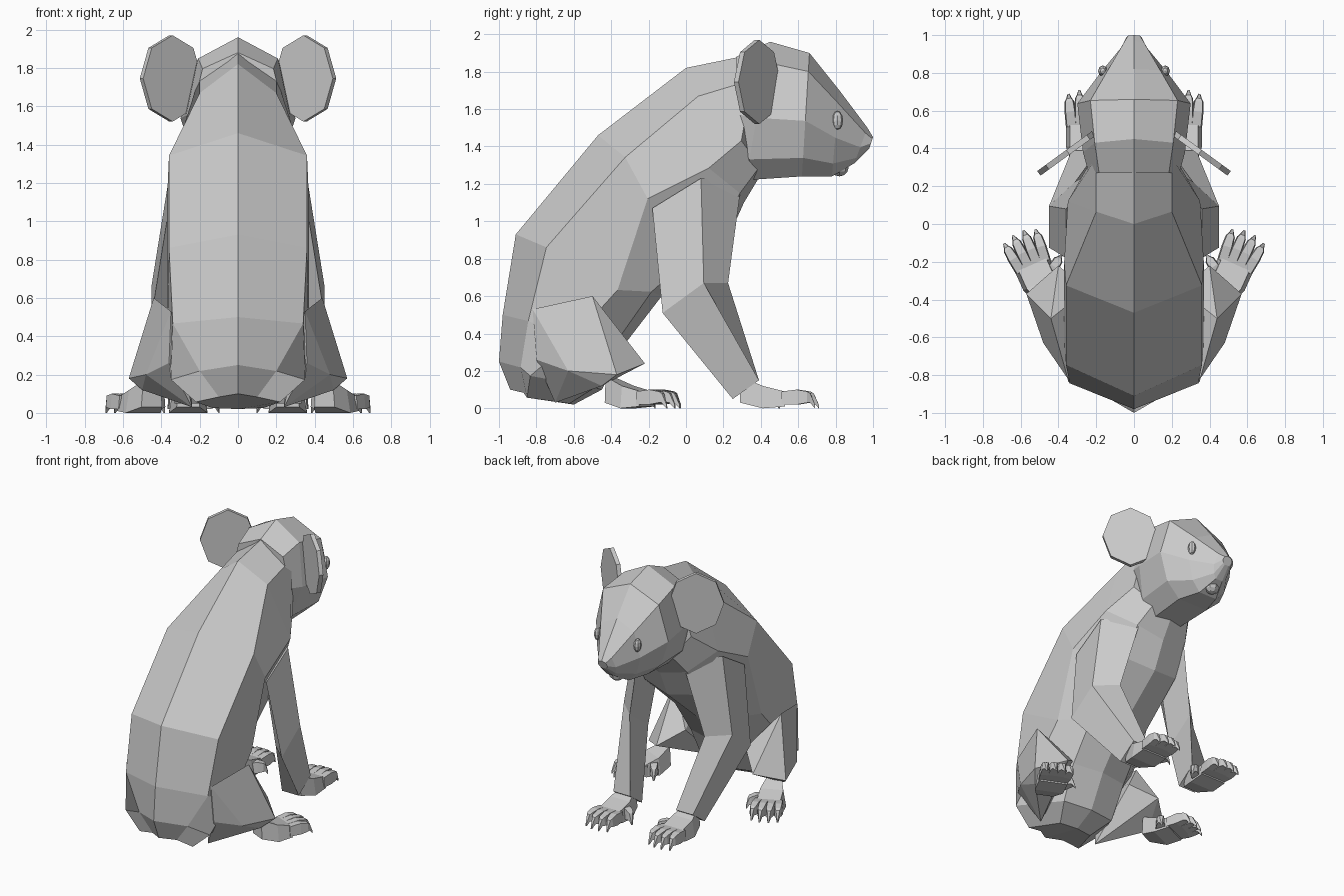
import bpy
import bmesh
from math import radians
from mathutils import Matrix, Vector

cube = bpy.data.objects.get("Cube")
if cube:
    bpy.data.objects.remove(cube, do_unlink=True)

# Single plain colour
grey = bpy.data.materials.new("soft_grey")
grey.use_nodes = True
colour = (.6, .6, .6, 1)
grey.diffuse_color = colour
grey.node_tree.nodes["Principled BSDF"].inputs["Base Color"].default_value = colour


def finish(name, bm, mirrored=True, welded=False):
    """Turn a bmesh into a flat-shaded object, mirrored across the middle plane."""
    bmesh.ops.recalc_face_normals(bm, faces=bm.faces)
    mesh = bpy.data.meshes.new(name)
    bm.to_mesh(mesh)
    bm.free()
    mesh.materials.append(grey)
    obj = bpy.data.objects.new(name, mesh)
    bpy.context.collection.objects.link(obj)
    if mirrored:
        mirror = obj.modifiers.new("Mirror", 'MIRROR')
        mirror.use_mirror_merge = welded


def skin(bm, rings, closed=True):
    """Join successive rings of points with faces and cap both ends."""
    rows = [[bm.verts.new(point) for point in ring] for ring in rings]
    for near, far in zip(rows, rows[1:]):
        count = len(near)
        for i in range(count if closed else count - 1):
            j = (i + 1) % count
            bm.faces.new((near[i], near[j], far[j], far[i]))
    bm.faces.new(rows[0])
    bm.faces.new(rows[-1])


def half_body(name, rings):
    """Loft open half rings that meet their mirror image in the middle."""
    bm = bmesh.new()
    skin(bm, rings, closed=False)
    finish(name, bm, welded=True)


def ellipsoid(name, centre, size, mirrored):
    bm = bmesh.new()
    bmesh.ops.create_uvsphere(bm, u_segments=8, v_segments=6, radius=1)
    bmesh.ops.scale(bm, vec=size, verts=bm.verts)
    bmesh.ops.translate(bm, vec=centre, verts=bm.verts)
    finish(name, bm, mirrored)


def torso_ring(back_y, back_z, belly_y, belly_z, shoulder, flank, drop):
    """Half ring from the spine, over shoulder line and flank, to the belly."""
    spine = Vector((0, back_y, back_z))
    belly = Vector((0, belly_y, belly_z))
    upper = spine.lerp(belly, .21)
    side = spine.lerp(belly, drop)
    lower = spine.lerp(belly, .93)
    upper.x = shoulder
    lower.x = flank * .6
    side = Vector((flank, side.y - .08, side.z * .95))
    return spine, upper, side, lower, belly


def head_ring(crown_y, crown_z, chin_y, chin_z, cheek):
    """Half ring from crown through brow, cheek and jaw to the chin."""
    crown = Vector((0, crown_y, crown_z))
    chin = Vector((0, chin_y, chin_z))
    ring = []
    for drop, width in ((0, 0), (.15, .77), (.55, 1), (.85, .77), (1, .4), (1, 0)):
        point = crown.lerp(chin, drop)
        point.x = cheek * width
        ring.append(point)
    return ring


def limb_ring(centre, half_x, half_y, skew, rise):
    """Four corners, with the inner side pushed forward and the front raised."""
    return [Vector(centre) + Vector((sx * half_x, sy * half_y - sx * skew, sy * rise))
            for sx, sy in ((1, -1), (1, 1), (-1, 1), (-1, -1))]


def taper(bm, start, end, profile):
    """Flat-bottomed tapering bar; profile rows give place, bottom, top, half width."""
    side = (end - start).normalized().cross(Vector((0, 0, 1)))
    rings = []
    for place, low, high, half in profile:
        middle = start.lerp(end, place)
        floor = middle + Vector((0, 0, low))
        roof = middle + Vector((0, 0, high))
        rings.append((floor - side * half, floor + side * half,
                      roof + side * half * .8, roof - side * half * .8))
    skin(bm, rings)


PALM = ((0, .03, .17, .06), (.5, 0, .12, .1), (1, .01, .09, .1))
TOE = ((-.1, .02, .09, .03), (.4, .02, .1, .03), (.75, .03, .09, .025),
       (.85, .03, .08, .015), (1, 0, .02, .005))


def paw(name, heel, knuckle, fan):
    """Broad palm with four fanned, clawed toes and an inner thumb."""
    bm = bmesh.new()
    heel, knuckle = Vector((*heel, 0)), Vector((*knuckle, 0))
    ahead = (knuckle - heel).normalized()
    side = ahead.cross(Vector((0, 0, 1)))
    taper(bm, heel, knuckle, PALM)
    for place in (-1.5, -.5, .5, 1.5):
        base = knuckle + side * place * .048
        reach = Matrix.Rotation(-place * fan, 3, 'Z') @ ahead
        taper(bm, base, base + reach * (.19 - .02 * abs(place)), TOE)
    base = heel.lerp(knuckle, .6) - side * .06
    reach = Matrix.Rotation(1, 3, 'Z') @ ahead
    taper(bm, base, base + reach * .12, TOE)
    finish(name, bm)


# Torso, from neck to rump
half_body("torso", [
    torso_ring(.34, 1.89, .4, 1.25, .2, .25, .6),
    torso_ring(0, 1.82, .31, 1.1, .2, .35, .65),
    torso_ring(-.47, 1.46, .22, .9, .36, .37, .5),
    torso_ring(-.91, .93, -.13, .6, .36, .37, .8),
    torso_ring(-.98, .5, -.33, .34, .34, .37, .7),
    torso_ring(-1, .25, -.45, .1, .2, .35, .45),
    torso_ring(-.94, .1, -.6, .02, .1, .22, .5),
])

# Head, from neck to the blunt nose tip, with lower lip and eyes
half_body("head", [
    head_ring(.27, 1.88, .27, 1.32, .24),
    head_ring(.45, 1.96, .32, 1.22, .27),
    head_ring(.66, 1.9, .62, 1.24, .3),
    head_ring(.82, 1.7, .78, 1.24, .18),
    head_ring(.97, 1.5, .9, 1.31, .07),
    head_ring(1, 1.45, .98, 1.39, .04),
])
ellipsoid("lower_lip", (0, .82, 1.29), (.06, .05, .05), mirrored=False)
ellipsoid("eyes", (.165, .81, 1.54), (.025, .03, .05), mirrored=True)

# Ears: thin eight-sided plates swept outward and back
bm = bmesh.new()
bmesh.ops.create_cone(bm, cap_ends=True, segments=8, radius1=1, radius2=1, depth=.03)
bm.transform(Matrix.Translation((.35, .38, 1.745))
             @ Matrix.Rotation(radians(-36), 4, 'Z')
             @ Matrix.Rotation(radians(90), 4, 'X')
             @ Matrix.Diagonal((.19, .225, 1, 1)))
finish("ears", bm)

# Front limbs: shoulder, elbow and wrist running into the paw
bm = bmesh.new()
skin(bm, [
    limb_ring((.27, .06, 1.15), .09, .13, .11, .08),
    limb_ring((.38, .05, .59), .07, .11, .065, .08),
    limb_ring((.26, .32, .1), .07, .07, 0, .05),
])
finish("front_legs", bm)
paw("front_paws", (.26, .29), (.26, .53), fan=.06)

# Hind limbs: broad folded thigh and splayed foot
bm = bmesh.new()
for point in ((.35, -.82, .53), (.44, -.5, .6), (.36, -.8, .26), (.48, -.63, .2),
              (.57, -.37, .18), (.4, -.22, .24), (.25, -.35, .35), (.24, -.7, .03),
              (.5, -.45, .12)):
    bm.verts.new(point)
bmesh.ops.convex_hull(bm, input=bm.verts)
finish("thighs", bm)
paw("hind_feet", (.45, -.41), (.54, -.21), fan=.08)
